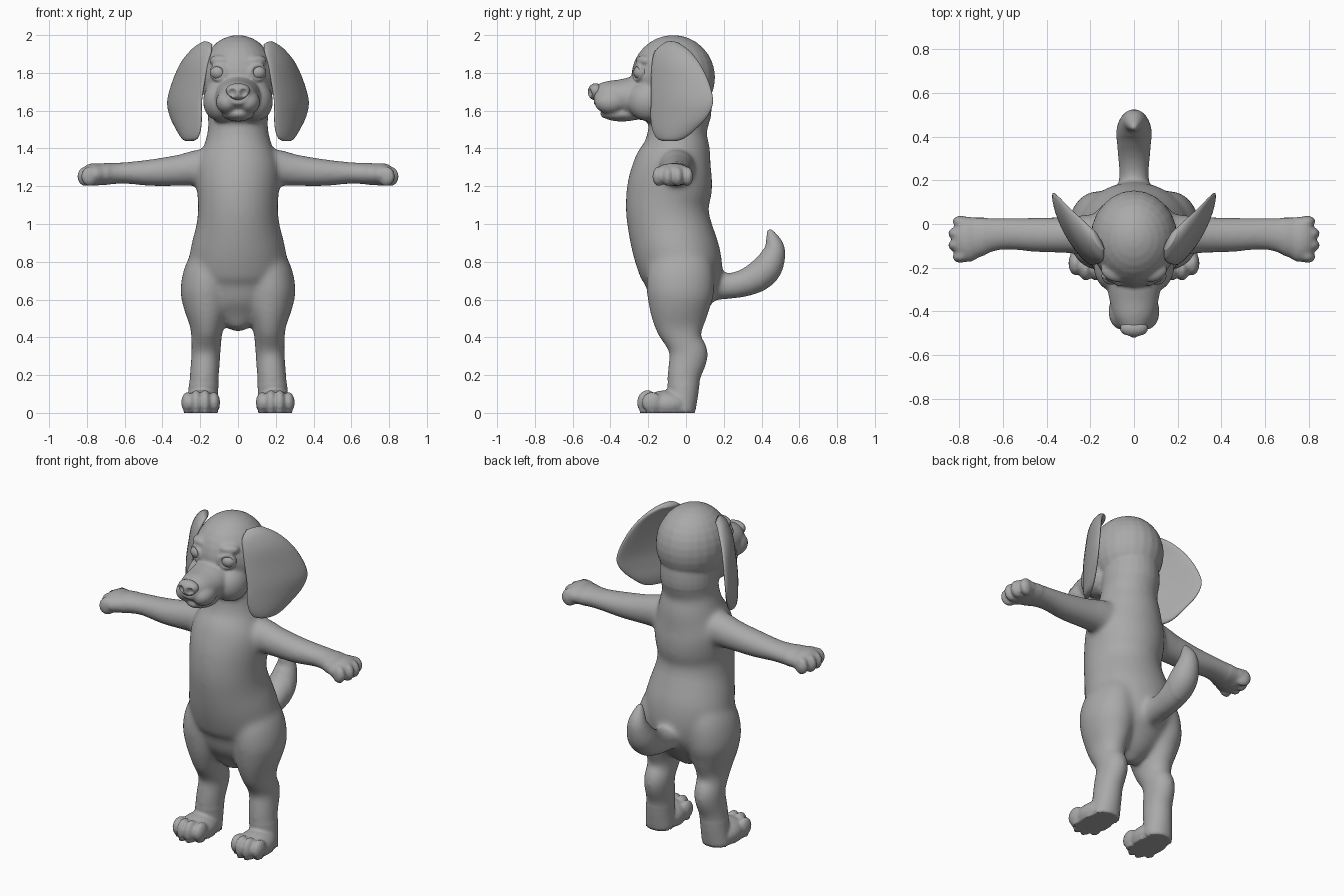
import bpy, bmesh, math
from mathutils import Vector, Matrix

if "Cube" in bpy.data.objects:
    bpy.data.objects.remove(bpy.data.objects["Cube"])

grey = bpy.data.materials.new("plain grey")
grey.use_nodes = True
grey.diffuse_color = (0.4, 0.4, 0.4, 1)
grey.node_tree.nodes["Principled BSDF"].inputs["Base Color"].default_value = grey.diffuse_color

SIDES = (1, -1)


def spline(rows, steps=5):
    """Catmull-Rom interpolation of rows of numbers."""
    rows = [Vector(r) for r in rows]
    out = []
    for i in range(len(rows) - 1):
        a, b = rows[max(i - 1, 0)], rows[i]
        c, d = rows[i + 1], rows[min(i + 2, len(rows) - 1)]
        for k in range(steps):
            t = k / steps
            out.append(b + (c - a) * (t / 2) + (a * 2 - b * 5 + c * 4 - d) * (t * t / 2)
                       + (b * 3 - a - c * 3 + d) * (t ** 3 / 2))
    return out + [rows[-1]]


def loft(bm, rows, side, mirror=1, sides=28, bow=0):
    """Tube through rows of (x, y, z, half width along side, half depth)."""
    pts = spline(rows)
    side = Vector(side).normalized()
    rings = []
    for i, p in enumerate(pts):
        tangent = (pts[min(i + 1, len(pts) - 1)] - pts[max(i - 1, 0)])
        across = Vector(tangent[:3]).cross(side).normalized()
        ring = []
        for k in range(sides):
            a = math.tau * k / sides
            co = Vector(p[:3]) + side * (p[3] * math.cos(a)) \
                + across * (p[4] * math.sin(a) + bow * p[3] * math.cos(a) ** 2)
            ring.append(bm.verts.new((co.x * mirror, co.y, co.z)))
        rings.append(ring)
    for r, s in zip(rings, rings[1:]):
        for k in range(sides):
            n = (k + 1) % sides
            bm.faces.new((r[k], r[n], s[n], s[k]))
    bm.faces.new(rings[0])
    bm.faces.new(rings[-1])


def ball(bm, centre, radii, mirror=1, turn=0):
    x, y, z = centre
    m = Matrix.Translation((x * mirror, y, z)) @ Matrix.Rotation(turn * mirror, 4, "Z") \
        @ Matrix.Diagonal((*radii, 1))
    bmesh.ops.create_uvsphere(bm, u_segments=24, v_segments=16, radius=1, matrix=m)


def finish(name, bm):
    bmesh.ops.recalc_face_normals(bm, faces=bm.faces)
    mesh = bpy.data.meshes.new(name)
    bm.to_mesh(mesh)
    bm.free()
    mesh.materials.append(grey)
    mesh.shade_smooth()
    obj = bpy.data.objects.new(name, mesh)
    bpy.context.collection.objects.link(obj)
    return obj


body = bmesh.new()

# torso and neck: height, depth centre, half width, half depth
torso = [(.44, -.06, .04, .05), (.52, -.04, .14, .12), (.6, -.03, .2, .17), (.7, -.02, .24, .21),
         (.8, -.035, .26, .225), (.9, -.065, .245, .225), (1, -.09, .22, .22), (1.1, -.1, .212, .22),
         (1.2, -.085, .22, .225), (1.3, -.07, .22, .21), (1.4, -.05, .185, .18),
         (1.5, -.045, .16, .155), (1.6, -.03, .16, .165), (1.75, -.04, .15, .16)]
loft(body, [(0, y, z, w, d) for z, y, w, d in torso], (1, 0, 0))

# tail
tail = [(.1, .67, .08), (.2, .67, .07), (.28, .68, .072), (.36, .71, .08), (.43, .77, .08),
        (.468, .86, .058), (.455, .93, .033), (.437, .97, .012)]
loft(body, [(0, y, z, r, r) for y, z, r in tail], (1, 0, 0))

leg = [(.01, .19, -.02, .085, .07), (.1, .185, -.015, .08, .08), (.2, .178, -.01, .078, .09),
       (.31, .17, .015, .078, .104), (.37, .168, -.01, .08, .095), (.45, .165, -.03, .088, .13),
       (.55, .165, -.035, .122, .16), (.65, .167, -.03, .138, .18), (.78, .155, -.03, .125, .17),
       (.92, .12, -.04, .08, .11)]
arm = [(.08, -.05, 1.29, .1, .1), (.2, -.05, 1.298, .095, .098), (.3, -.05, 1.285, .085, .085),
       (.45, -.05, 1.272, .08, .073), (.6, -.045, 1.27, .074, .058), (.7, -.06, 1.265, .09, .058),
       (.76, -.07, 1.26, .1, .055)]

for s in SIDES:
    # legs and feet
    loft(body, [(x, y, z, w, d) for z, x, y, w, d in leg], (1, 0, 0), s)
    ball(body, (.195, -.1, .045), (.1, .13, .075), s)
    for k in range(4):
        inner = k in (1, 2)
        ball(body, (.127 + .047 * k, -.205 if inner else -.18, .055),
             (.032, .055, .066 if inner else .055), s)
    # arms and hands
    loft(body, arm, (0, 1, 0), s)
    ball(body, (.76, -.07, 1.262), (.075, .105, .06), s)
    for k in range(4):
        ball(body, (.805 if k in (1, 2) else .785, -.145 + .05 * k, 1.252),
             (.046, .031, .052), s, (k - 1.5) * .2)

# head and muzzle
ball(body, (0, -.068, 1.775), (.2, .222, .225))
ball(body, (0, -.15, 1.68), (.175, .15, .15))
muzzle = [(-.15, 1.66, .15, .12), (-.28, 1.67, .125, .11), (-.36, 1.675, .11, .09),
          (-.43, 1.68, .09, .075), (-.485, 1.685, .055, .05)]
loft(body, [(0, y, z, w, d) for y, z, w, d in muzzle], (1, 0, 0))
ball(body, (0, -.34, 1.585), (.085, .115, .045))
for s in SIDES:
    ball(body, (.055, -.4, 1.645), (.062, .085, .062), s)
    ball(body, (.09, -.19, 1.65), (.095, .12, .11), s)
    ball(body, (.095, -.222, 1.865), (.06, .04, .03), s, .4)
    # eyelid rims
    rim = Matrix.Translation((.105 * s, -.258, 1.803)) @ Matrix.Rotation(.45 * s, 4, "Z")
    ring = []
    for i in range(24):
        a = math.tau * i / 24
        for j in range(8):
            b = math.tau * j / 8
            r = 1 + .26 * math.cos(b)
            co = Vector((.042 * r * math.cos(a), .012 * math.sin(b), .037 * r * math.sin(a)))
            ring.append(body.verts.new(rim @ co))
    for i in range(24):
        for j in range(8):
            body.faces.new([ring[(i + p) % 24 * 8 + (j + q) % 8]
                            for p, q in ((0, 0), (1, 0), (1, 1), (0, 1))])

# fuse the skin into one surface
skin = finish("body", body)
remesh = skin.modifiers.new("fuse", "REMESH")
remesh.mode = "VOXEL"
remesh.voxel_size = .009
remesh.use_smooth_shade = True
relax = skin.modifiers.new("relax", "SMOOTH")
relax.iterations = 4
bpy.context.view_layer.objects.active = skin
skin.select_set(True)
for m in ("fuse", "relax"):
    bpy.ops.object.modifier_apply(modifier=m)

# soften limb joints and flatten the soles
bm = bmesh.new()
bm.from_mesh(skin.data)
soft = [v for v in bm.verts if .15 < v.co.z < 1.56 and abs(v.co.x) < .68 and v.co.y < .4]
for i in range(25):
    bmesh.ops.smooth_vert(bm, verts=soft, factor=.5, use_axis_x=True, use_axis_y=True, use_axis_z=True)
for v in bm.verts:
    if v.co.z < .012:
        v.co.z = 0
bm.to_mesh(skin.data)
bm.free()
skin.data.shade_smooth()

# nose with two nostril dents
nose = bmesh.new()
ball(nose, (0, -.478, 1.7), (.062, .042, .045))
bmesh.ops.subdivide_edges(nose, edges=nose.edges, cuts=1, use_grid_fill=True)
for v in nose.verts:
    v.co.x *= 1 + (v.co.z - 1.7) * 4
    for s in SIDES:
        d = (v.co - Vector((.03 * s, -.515, 1.695))).length
        v.co.y += .018 * max(0, 1 - (d / .024) ** 2)
finish("nose", nose)

# eyes and ears
ear = [(1.955, .165, -.075, .05, .018), (1.92, .2, -.075, .105, .024), (1.85, .243, -.06, .145, .026),
       (1.75, .277, -.04, .175, .024), (1.65, .298, -.03, .187, .024), (1.57, .29, -.045, .172, .024),
       (1.5, .272, -.07, .13, .024), (1.455, .262, -.085, .085, .018), (1.44, .26, -.087, .045, .008)]
for s, label in zip(SIDES, ("left", "right")):
    eye = bmesh.new()
    ball(eye, (.104, -.236, 1.802), (.044, .042, .04), s)
    finish(label + "_eye", eye)
    flap = bmesh.new()
    loft(flap, [(x, y, z, w, d) for z, x, y, w, d in ear], (.48, .88, 0), s, 32, -.1)
    finish(label + "_ear", flap)
